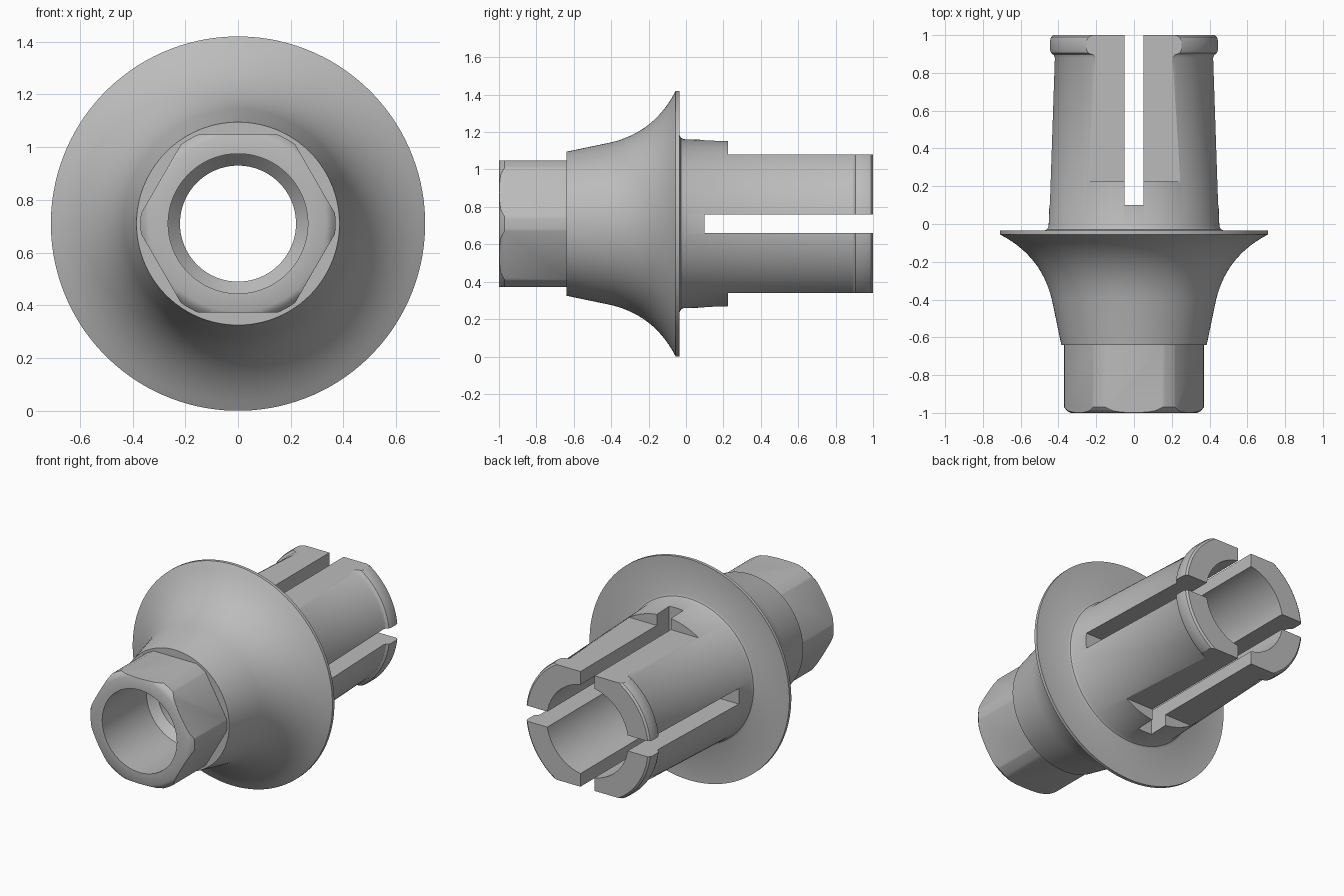
import bpy, bmesh, math
from mathutils import Matrix, Vector

cube = bpy.data.objects.get("Cube")
if cube:
    bpy.data.objects.remove(cube, do_unlink=True)

AXIS_Z = 0.71
STEPS = 128

metal = bpy.data.materials.new("grey metal")
metal.use_nodes = True
GREY = (0.5, 0.5, 0.5, 1)
metal.diffuse_color = GREY
metal.node_tree.nodes["Principled BSDF"].inputs["Base Color"].default_value = GREY


def make_object(name, bm):
    bmesh.ops.recalc_face_normals(bm, faces=bm.faces[:])
    mesh = bpy.data.meshes.new(name)
    bm.to_mesh(mesh)
    bm.free()
    ob = bpy.data.objects.new(name, mesh)
    bpy.context.collection.objects.link(ob)
    mesh.materials.append(metal)
    return ob


def turn(name, profile):
    """Revolve a closed (y, radius) profile about the long axis."""
    bm = bmesh.new()
    rings = []
    for i in range(STEPS):
        a = 2 * math.pi * (i + 0.5) / STEPS
        rings.append([bm.verts.new((r * math.cos(a), y, AXIS_Z + r * math.sin(a)))
                      for y, r in profile])
    n = len(profile)
    for i, ring in enumerate(rings):
        nxt = rings[(i + 1) % STEPS]
        for j in range(n):
            k = (j + 1) % n
            bm.faces.new((ring[j], ring[k], nxt[k], nxt[j]))
    return make_object(name, bm)


def block(name, low, high, angle=0):
    """Box between two corners (relative to the axis), turned about the axis."""
    low, high = Vector(low), Vector(high)
    bm = bmesh.new()
    bmesh.ops.create_cube(bm, size=1)
    size, mid = high - low, (high + low) / 2
    bm.transform(Matrix.Translation((0, 0, AXIS_Z)) @ Matrix.Rotation(angle, 4, 'Y')
                 @ Matrix.Translation(mid) @ Matrix.Diagonal((*size, 1)))
    return make_object(name, bm)


def cut(ob, cutter):
    cutter.hide_render = True
    mod = ob.modifiers.new("cut", 'BOOLEAN')
    mod.operation, mod.solver, mod.object = 'DIFFERENCE', 'EXACT', cutter
    bpy.context.view_layer.objects.active = ob
    bpy.ops.object.modifier_apply(modifier=mod.name)
    bpy.data.objects.remove(cutter, do_unlink=True)


# Trumpet-shaped flare as a smooth curve between cone and flange
start, bend, end = Vector((-0.40, 0.435)), Vector((-0.17, 0.49)), Vector((-0.058, 0.705))
flare = [tuple(start * (1 - t) ** 2 + bend * 2 * t * (1 - t) + end * t * t)
         for t in (i / 14 for i in range(15))]

drive = [(-1, 0.335), (-0.99, 0.355), (-0.97, 0.37), (-0.64, 0.37), (-0.64, 0.385)]
flange = [(-0.055, 0.71), (-0.035, 0.71)]
sleeve = [(-0.035, 0.475), (-0.028, 0.46), (-0.012, 0.452), (0.88, 0.422)]
lip = [(0.895, 0.428), (0.905, 0.442), (0.92, 0.447), (0.97, 0.447), (0.99, 0.442), (1, 0.43)]
bore = [(1, 0.29), (-0.3, 0.29), (-0.33, 0.22), (-0.5, 0.22), (-0.55, 0.265), (-1, 0.265)]

body = turn("flanged_sleeve_adapter", drive + flare + flange + sleeve + lip + bore)

# Six flats of the hexagonal drive
for i in range(6):
    cut(body, block("hex_flat_cutter", (-0.4, -1.1, 0.338), (0.4, -0.64, 0.6), i * math.pi / 3))

# Flats above and below the prongs
for i in range(2):
    cut(body, block("prong_flat_cutter", (-0.6, 0.225, 0.37), (0.6, 1.1, 0.6), i * math.pi))

# Crossed slots that split the sleeve into four prongs
for i in range(2):
    cut(body, block("slot_cutter", (-0.05, 0.1, -0.6), (0.05, 1.1, 0.6), i * math.pi / 2))

bpy.ops.object.select_all(action='DESELECT')
body.select_set(True)
bpy.context.view_layer.objects.active = body
bpy.ops.object.shade_smooth_by_angle(angle=math.radians(28))
